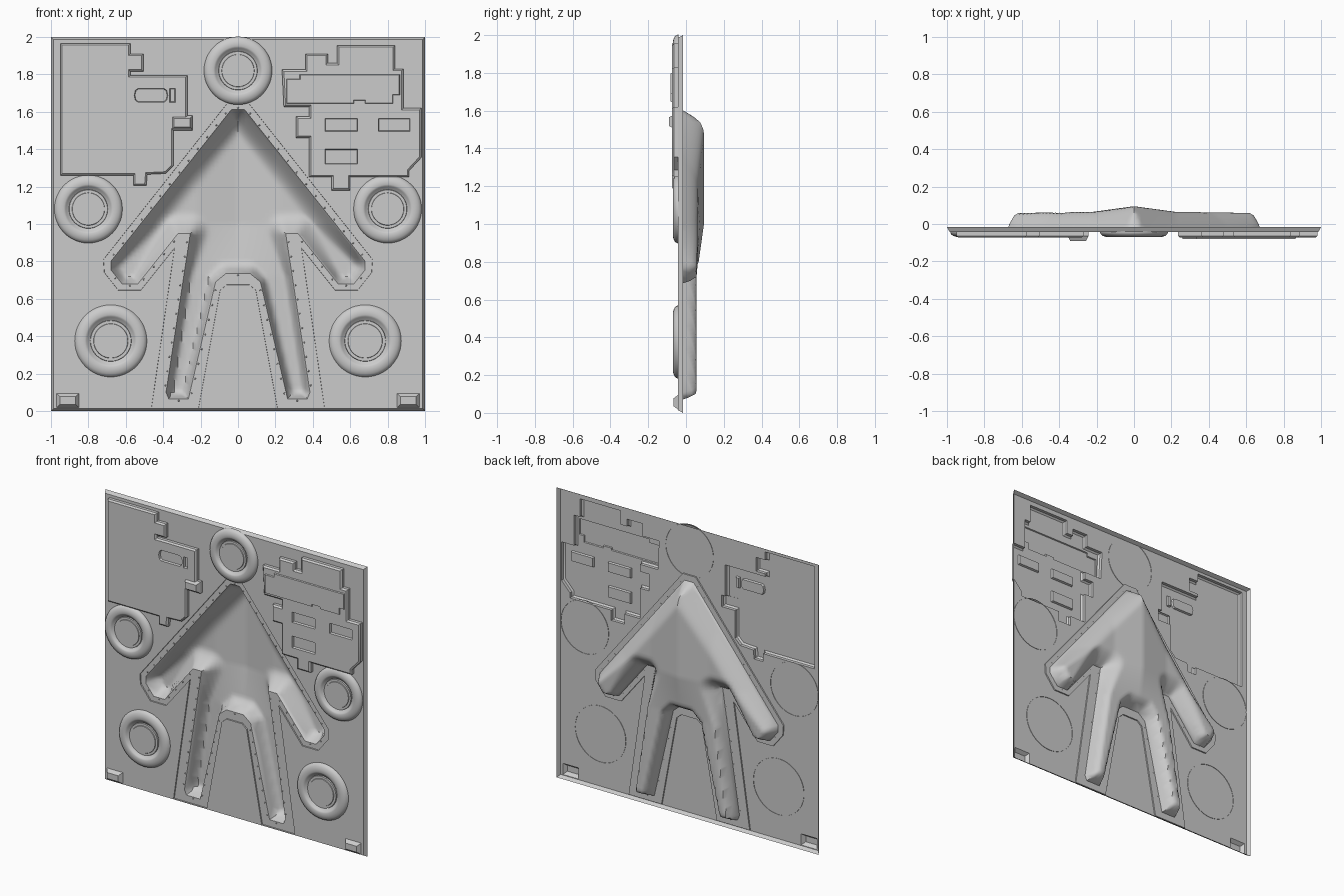
import bpy, bmesh, math
from mathutils import Vector
from mathutils.geometry import delaunay_2d_cdt, intersect_point_line

if "Cube" in bpy.data.objects:
    bpy.data.objects.remove(bpy.data.objects["Cube"])

grey = bpy.data.materials.new("plain_grey")
grey.use_nodes = True
grey.diffuse_color = (0.6, 0.6, 0.6, 1)
grey.node_tree.nodes["Principled BSDF"].inputs["Base Color"].default_value = (0.6, 0.6, 0.6, 1)

SHEET, FLANGE, PANEL, RIM = -0.042, -0.034, -0.073, -0.016


def clamp(v):
    return max(0.0, min(1.0, v))


def rect(x0, x1, z0, z1):
    return [(x0, z0), (x1, z0), (x1, z1), (x0, z1)]


def circle(x, z, r, n=48):
    return [(x + r * math.cos(math.tau * i / n), z + r * math.sin(math.tau * i / n)) for i in range(n)]


def mirrored(half):
    return half + [(-x, z) for x, z in reversed(half)]


def inside(p, loop):
    hit = False
    for (ax, az), (bx, bz) in zip(loop, loop[1:] + loop[:1]):
        if (az > p[1]) != (bz > p[1]) and p[0] < ax + (bx - ax) * (p[1] - az) / (bz - az):
            hit = not hit
    return hit


def shrink(loop, d):
    """Move every side of a counter-clockwise loop inwards by d."""
    out = []
    for i, p in enumerate(loop):
        p = Vector(p)
        a = (p - Vector(loop[i - 1])).normalized()
        b = (Vector(loop[(i + 1) % len(loop)]) - p).normalized()
        na, nb = Vector((-a.y, a.x)), Vector((-b.y, b.x))
        out.append(tuple(p + (na + nb) * d / (1 + na.dot(nb))))
    return out


def edge_distance(p, loop):
    best = 9.0
    for a, b in zip(loop, loop[1:] + loop[:1]):
        a, b = Vector(a), Vector(b)
        near, t = intersect_point_line(p, a, b)
        near = a.lerp(b, clamp(t))
        best = min(best, (Vector(p) - Vector(near[:2])).length)
    return best


def fill(bm, loop, holes=(), y=0.0, extra=()):
    """Flat or relief surface inside a loop, leaving the holes open."""
    pts, edges = [], []
    for ring in [loop, *holes]:
        n = len(pts)
        pts += [Vector(p) for p in ring]
        edges += [(n + i, n + (i + 1) % len(ring)) for i in range(len(ring))]
    pts += [Vector(p) for p in extra]
    vs, _, tris, *_ = delaunay_2d_cdt(pts, edges, [], 1, 1e-6)
    made = [bm.verts.new((v.x, y(v) if callable(y) else y, v.y)) for v in vs]
    for t in tris:
        mid = sum((vs[i] for i in t), Vector((0, 0))) / len(t)
        if inside(mid, loop) and not any(inside(mid, h) for h in holes):
            bm.faces.new([made[i] for i in t])


def skirt(bm, a, ya, b, yb):
    """Wall from an outer loop to an inner one."""
    va = [bm.verts.new((x, ya, z)) for x, z in a]
    vb = [bm.verts.new((x, yb, z)) for x, z in b]
    for i in range(len(a)):
        j = (i + 1) % len(a)
        bm.faces.new((va[i], va[j], vb[j], vb[i]))


def step(bm, loop, y0, y1, d=0.006, holes=()):
    """Raised or sunk area with sloping sides."""
    top = shrink(loop, d)
    skirt(bm, loop, y0, top, y1)
    fill(bm, top, holes, y1)


def finish(bm, name, angle=30):
    bmesh.ops.remove_doubles(bm, verts=bm.verts, dist=1e-5)
    loose = [v for v in bm.verts if not v.link_faces]
    bmesh.ops.delete(bm, geom=loose, context="VERTS")
    mesh = bpy.data.meshes.new(name)
    bm.to_mesh(mesh)
    bm.free()
    mesh.materials.append(grey)
    ob = bpy.data.objects.new(name, mesh)
    bpy.context.collection.objects.link(ob)
    bpy.ops.object.select_all(action="DESELECT")
    bpy.context.view_layer.objects.active = ob
    ob.select_set(True)
    bpy.ops.object.shade_smooth_by_angle(angle=math.radians(angle))


# Outlines, counter-clockwise
figure = mirrored([(.065, .735), (.12, .69), (.265, .065), (.37, .065), (.385, .1), (.255, .95),
                   (.32, .95), (.535, .68), (.62, .68), (.68, .755), (.68, .8), (.035, 1.612)])
flange = mirrored([(.06, .675), (.095, .645), (.21, .018), (.463, .018), (.34, .87),
                   (.52, .645), (.64, .645), (.715, .74), (.72, .81), (.05, 1.655)])
right_panel = [(-.95, 1.26), (-.56, 1.26), (-.56, 1.205), (-.49, 1.205), (-.485, 1.265), (-.385, 1.27),
               (-.345, 1.31), (-.345, 1.5), (-.243, 1.5), (-.243, 1.58), (-.27, 1.58), (-.27, 1.795),
               (-.575, 1.795), (-.575, 1.815), (-.505, 1.815), (-.505, 1.91), (-.575, 1.91),
               (-.575, 1.966), (-.95, 1.966)]
left_panel = [(.245, 1.625), (.38, 1.625), (.38, 1.575), (.31, 1.575), (.31, 1.46), (.38, 1.46), (.38, 1.25),
              (.5, 1.25), (.5, 1.18), (.6, 1.18), (.6, 1.25), (.915, 1.25), (.915, 1.285), (.98, 1.355),
              (.98, 1.62), (.885, 1.62), (.885, 1.83), (.84, 1.83), (.84, 1.955), (.53, 1.955), (.53, 1.86),
              (.48, 1.86), (.48, 1.91), (.36, 1.91), (.36, 1.825), (.235, 1.825)]
feet = {"right_foot_block": rect(-.97, -.85, .018, .095), "left_foot_block": rect(.85, .97, .018, .095)}

# Backing sheet with sloped rim and openings for the formed parts
bm = bmesh.new()
border = rect(-1, 1, 0, 2)
face = shrink(border, 0.014)
skirt(bm, border, RIM, face, SHEET)
fill(bm, face, [flange, right_panel, left_panel, *feet.values()], SHEET)
finish(bm, "backing_sheet")


# Figure-shaped hollow, pressed towards the back
def hollow(p):
    x, z = abs(p[0]), p[1]
    torso = clamp((z - 0.72) / 0.28)
    floor = 0.056 + torso * (0.009 + 0.03 * clamp(1 - x / 0.22))
    reach = 0.045 + 0.07 * torso
    t = clamp(edge_distance(p, figure) / reach)
    return FLANGE + (floor - FLANGE) * math.sin(t * math.pi / 2)


bm = bmesh.new()
s = 0.02
grid = [(i * s, k * s) for i in range(-35, 36) for k in range(3, 82)]
grid = [p for p in grid if inside(p, figure) and edge_distance(p, figure) > 0.008]
fill(bm, figure, y=hollow, extra=grid)
finish(bm, "figure_hollow", 50)

bm = bmesh.new()
step(bm, flange, SHEET, FLANGE, 0.001, [figure])
finish(bm, "figure_flange")

# Small rivets along the flange
bm = bmesh.new()
path = shrink(figure, -0.01)
for a, b in zip(path, path[1:] + path[:1]):
    a, b = Vector(a), Vector(b)
    count = int((b - a).length / 0.075)
    for i in range(count):
        p = a.lerp(b, (i + 0.5) / count)
        new = bmesh.ops.create_icosphere(bm, subdivisions=1, radius=0.005)["verts"]
        bmesh.ops.translate(bm, verts=new, vec=(p.x, FLANGE - 0.003, p.y))
finish(bm, "flange_rivets")


# Raised panels with bevelled edges and sunk slots
def panel(name, loop, sunk, raised):
    bm = bmesh.new()
    skirt(bm, loop, SHEET, loop, PANEL + 0.01)
    step(bm, loop, PANEL + 0.01, PANEL, 0.01, sunk + raised)
    for r in sunk:
        step(bm, r, PANEL, PANEL + 0.014, 0.004)
    for r in raised:
        step(bm, r, PANEL, PANEL - 0.008, 0.003)
    finish(bm, name)


slot = [(x, z) for cx, a0 in ((-.395, -90), (-.535, 90))
        for x, z in [(cx + .02 * math.cos(math.radians(a0 + t)), 1.688 + .037 * math.sin(math.radians(a0 + t)))
                     for t in range(0, 181, 45)]]
panel("right_panel", right_panel, [slot, rect(-.365, -.335, 1.65, 1.725)], [])
bar = [(.258, 1.645), (.62, 1.645), (.62, 1.66), (.68, 1.66), (.68, 1.645), (.83, 1.645), (.83, 1.69),
       (.865, 1.69), (.865, 1.8), (.33, 1.8), (.33, 1.775), (.258, 1.775)]
panel("left_panel", left_panel,
      [rect(.465, .64, 1.495, 1.565), rect(.75, .92, 1.495, 1.565), rect(.465, .64, 1.32, 1.4)], [bar])

# Side catch on the right panel
bm = bmesh.new()
catch = rect(-.355, -.243, 1.505, 1.578)
step(bm, catch, PANEL + 0.01, -0.091, 0.014)
finish(bm, "right_panel_catch")

# Foot blocks in the lower corners
for name, loop in feet.items():
    bm = bmesh.new()
    step(bm, loop, SHEET, -0.066, 0.018)
    finish(bm, name)

# Round bosses: rounded ring, groove and raised centre
profile = [(1, -.039), (1, -.046), (.97, -.056), (.91, -.064), (.82, -.069), (.72, -.069), (.68, -.066),
           (.66, -.062), (.57, -.05), (.56, -.058), (.48, -.058), (.47, -.062)]
bosses = {"head_boss": (0, 1.82, .182), "right_hand_boss": (-.8, 1.08, .182), "left_hand_boss": (.8, 1.08, .182),
          "right_lower_boss": (-.68, .375, .193), "left_lower_boss": (.68, .375, .193)}
for name, (x, z, r) in bosses.items():
    bm = bmesh.new()
    rings = [(circle(x, z, r * k), y) for k, y in profile]
    for (a, ya), (b, yb) in zip(rings, rings[1:]):
        skirt(bm, a, ya, b, yb)
    fill(bm, rings[-1][0], y=rings[-1][1])
    finish(bm, name)
